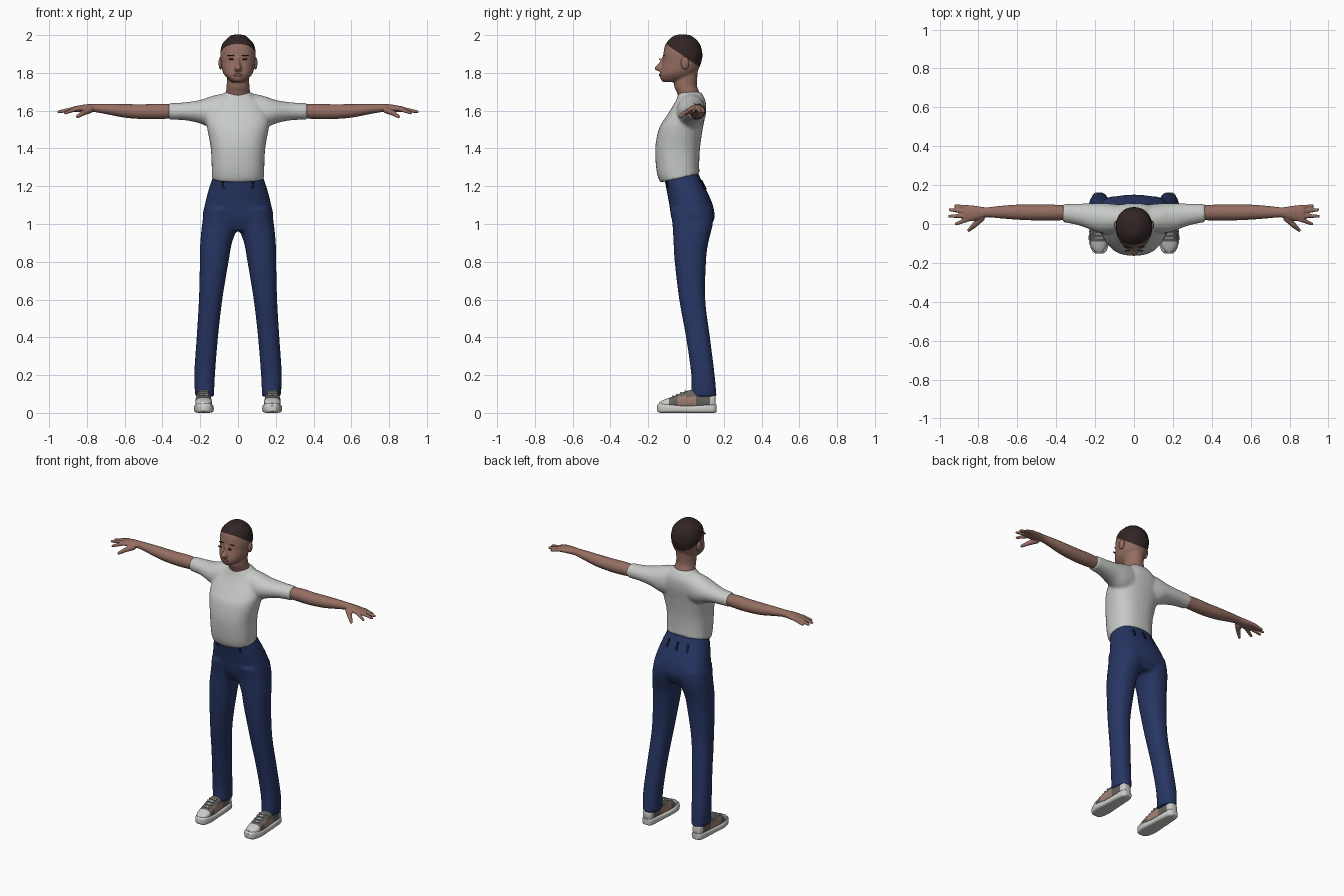
import bpy, bmesh, math
from mathutils import Vector, Matrix

if "Cube" in bpy.data.objects:
    bpy.data.objects.remove(bpy.data.objects["Cube"])


def material(name, rgb):
    m = bpy.data.materials.new(name)
    m.diffuse_color = (*rgb, 1)
    m.use_nodes = True
    m.node_tree.nodes["Principled BSDF"].inputs["Base Color"].default_value = m.diffuse_color
    return m


SKIN = material("brown skin", (0.30, 0.155, 0.12))
HAIR = material("dark brown hair", (0.032, 0.018, 0.018))
SHIRT = material("light grey cotton", (0.57, 0.59, 0.57))
DENIM = material("navy denim", (0.02, 0.036, 0.125))
LOOPS = material("dark navy", (0.007, 0.01, 0.03))
SOLE = material("off white rubber", (0.6, 0.6, 0.58))
UPPER = material("grey canvas", (0.13, 0.125, 0.115))
PATCH = material("tan leather", (0.36, 0.22, 0.17))
LIPS = material("dark rose", (0.19, 0.075, 0.065))


def loft(bm, rings, axis, sides=28, power=2.0, steps=4):
    """Smooth tube through rings (t, a0, a1, b0, b1) along an axis."""
    def spline(i, u):
        p = [rings[max(0, min(len(rings) - 1, i + k))] for k in (-1, 0, 1, 2)]
        return [0.5 * (2 * b + (c - a) * u + (2 * a - 5 * b + 4 * c - d) * u * u
                       + (3 * b - a - 3 * c + d) * u ** 3) for a, b, c, d in zip(*p)]
    path = [spline(i, k / steps) for i in range(len(rings) - 1) for k in range(steps)]
    path.append(list(rings[-1]))
    loops = []
    for t, a0, a1, b0, b1 in path:
        loop = []
        for j in range(sides):
            c, s = math.cos(math.tau * j / sides), math.sin(math.tau * j / sides)
            a = (a0 + a1) / 2 + (a1 - a0) / 2 * math.copysign(abs(c) ** (2 / power), c)
            b = (b0 + b1) / 2 + (b1 - b0) / 2 * math.copysign(abs(s) ** (2 / power), s)
            co = {'x': (t, a, b), 'y': (a, t, b), 'z': (a, b, t)}[axis]
            loop.append(bm.verts.new(co))
        loops.append(loop)
    for l, m in zip(loops, loops[1:]):
        for j in range(sides):
            k = (j + 1) % sides
            bm.faces.new((l[j], l[k], m[k], m[j]))
    bm.faces.new(loops[0])
    bm.faces.new(loops[-1])


def ball(bm, centre, scale, seg=16):
    mat = Matrix.Translation(centre) @ Matrix.Diagonal((*scale, 1))
    bmesh.ops.create_uvsphere(bm, u_segments=seg, v_segments=seg // 2, radius=1, matrix=mat)


def finger(bm, p, q, r0, r1):
    p, q = Vector(p), Vector(q)
    d = q - p
    mat = Matrix.Translation((p + q) / 2) @ d.to_track_quat('Z', 'Y').to_matrix().to_4x4()
    bmesh.ops.create_cone(bm, cap_ends=True, segments=12, radius1=r0, radius2=r1,
                          depth=d.length, matrix=mat)
    ball(bm, q, (r1, r1, r1), 12)


def finish(name, bm, mats, voxel=0, smooth=0, mirror=False, angle=60):
    """Make the object; optionally fuse its solids, relax and mirror them."""
    bmesh.ops.recalc_face_normals(bm, faces=bm.faces)
    me = bpy.data.meshes.new(name)
    bm.to_mesh(me)
    bm.free()
    ob = bpy.data.objects.new(name, me)
    bpy.context.collection.objects.link(ob)
    if voxel:
        mod = ob.modifiers.new("fuse", 'REMESH')
        mod.mode, mod.voxel_size = 'VOXEL', voxel
        mod = ob.modifiers.new("relax", 'SMOOTH')
        mod.iterations = smooth
    if mirror:
        ob.modifiers.new("mirror", 'MIRROR').use_mirror_merge = False
    dg = bpy.context.evaluated_depsgraph_get()
    baked = bpy.data.meshes.new_from_object(ob.evaluated_get(dg))
    ob.modifiers.clear()
    ob.data = baked
    baked.materials.clear()
    for m in mats:
        baked.materials.append(m)
    bpy.ops.object.select_all(action='DESELECT')
    ob.select_set(True)
    bpy.context.view_layer.objects.active = ob
    bpy.ops.object.shade_smooth_by_angle(angle=math.radians(angle))
    return ob


# Trousers: hips and two legs fused
bm = bmesh.new()
loft(bm, [(1.285, -.125, .125, -.108, .06), (1.25, -.133, .133, -.115, .073),
          (1.18, -.156, .156, -.103, .108), (1.1, -.176, .176, -.088, .142),
          (1.03, -.187, .187, -.077, .15), (.965, -.15, .15, -.05, .12)], 'z', 36, 2.4)
for s in (1, -1):
    leg = [(1.08, .0, .175, -.085, .14), (1.0, -.002, .19, -.072, .142), (.9, .032, .2, -.066, .118),
           (.8, .05, .202, -.06, .106), (.6, .083, .207, -.036, .102), (.4, .106, .219, .0, .127),
           (.2, .122, .232, .028, .152), (.085, .127, .226, .026, .162)]
    loft(bm, [(z, *sorted((s * a, s * b)), c, d) for z, a, b, c, d in leg], 'z', 28, 2.3)
trousers = finish("trousers", bm, [DENIM], .01, 4)

# Belt loops seated on the waistband
bm = bmesh.new()
for x, y in ((.085, -.11), (-.085, -.11), (.075, .1), (-.075, .1), (0, .11)):
    _, co, n, _ = trousers.closest_point_on_mesh((x, y, 1.215))
    rot = n.to_track_quat('Y', 'Z').to_matrix().to_4x4()
    bmesh.ops.create_cube(bm, size=1, matrix=Matrix.Translation(co) @ rot
                          @ Matrix.Diagonal((.014, .009, .055, 1)))
finish("belt_loops", bm, [LOOPS])

# Shirt: torso and two sleeves fused, hem dipping at the front
bm = bmesh.new()
loft(bm, [(1.25, -.138, .138, -.135, .072), (1.3, -.139, .139, -.155, .07),
          (1.4, -.144, .144, -.163, .074), (1.5, -.162, .162, -.145, .088),
          (1.55, -.168, .168, -.118, .098), (1.6, -.155, .155, -.085, .106),
          (1.65, -.12, .12, -.055, .104), (1.685, -.08, .08, -.042, .088),
          (1.70, -.066, .066, -.035, .078)], 'z', 36, 2.4)
for s in (1, -1):
    sleeve = [(.02, -.03, .09, 1.5, 1.695), (.08, -.045, .1, 1.5, 1.69), (.14, -.05, .106, 1.505, 1.677),
              (.2, -.038, .106, 1.532, 1.657), (.28, -.008, .105, 1.549, 1.644),
              (.368, .01, .103, 1.552, 1.64)]
    loft(bm, [(s * r[0], *r[1:]) for r in sleeve], 'x')
shirt = finish("shirt", bm, [SHIRT], .009, 4)
for v in shirt.data.vertices:
    v.co.z += .22 * v.co.y * max(0, min(1, (1.4 - v.co.z) / .13))

# Arms with hands
bm = bmesh.new()
loft(bm, [(.33, .02, .095, 1.56, 1.632), (.42, .018, .1, 1.555, 1.637), (.5, .018, .101, 1.555, 1.634),
          (.6, .022, .1, 1.563, 1.635), (.7, .03, .092, 1.582, 1.636), (.76, .034, .086, 1.592, 1.636),
          (.81, .02, .093, 1.592, 1.633), (.85, .012, .098, 1.593, 1.626),
          (.875, .016, .096, 1.595, 1.622)], 'x', 24)
for p, q in (((.86, .022, 1.608), (.915, .0, 1.588)), ((.865, .042, 1.61), (.949, .04, 1.594)),
             ((.865, .064, 1.61), (.946, .073, 1.594)), ((.86, .086, 1.609), (.918, .093, 1.594))):
    finger(bm, p, q, .0125, .0085)
finger(bm, (.78, .035, 1.605), (.82, -.005, 1.588), .019, .014)
finger(bm, (.82, -.005, 1.588), (.85, -.032, 1.568), .0145, .009)
finish("arms", bm, [SKIN], .005, 3, mirror=True)

# Head, neck and nose fused
bm = bmesh.new()
loft(bm, [(2.002, -.03, .03, -.05, .015), (1.985, -.055, .055, -.08, .045), (1.95, -.085, .085, -.109, .075),
          (1.9, -.094, .094, -.12, .087), (1.86, -.091, .091, -.123, .082), (1.82, -.085, .085, -.132, .067),
          (1.79, -.073, .073, -.138, .045), (1.765, -.05, .05, -.134, .02),
          (1.752, -.03, .03, -.122, -.03)], 'z', 32, 2.15)
loft(bm, [(1.84, -.058, .058, -.06, .066), (1.74, -.06, .06, -.064, .058), (1.7, -.064, .064, -.05, .07),
          (1.66, -.07, .07, -.035, .08)], 'z')
loft(bm, [(1.885, -.009, .009, -.128, -.09), (1.85, -.012, .012, -.146, -.09),
          (1.825, -.02, .02, -.168, -.09), (1.81, -.018, .018, -.152, -.09)], 'z', 16)
head = finish("head", bm, [SKIN, HAIR], .006, 3)

# Cropped hair: cut the scalp along a sloping hairline and colour above it
bm = bmesh.new()
bm.from_mesh(head.data)
point, normal = Vector((0, 0, 1.88)), Vector((0, .68, 1)).normalized()
bmesh.ops.bisect_plane(bm, geom=bm.verts[:] + bm.edges[:] + bm.faces[:], plane_co=point, plane_no=normal)
for f in bm.faces:
    f.material_index = int((f.calc_center_median() - point).dot(normal) > 0)
bm.to_mesh(head.data)
bm.free()

# Ears
bm = bmesh.new()
ball(bm, (.092, -.005, 1.852), (.011, .022, .034))
finish("ears", bm, [SKIN], mirror=True)


# Eyes, brows and lips sitting on the face
def face_detail(name, x, z, scale, mat, mirror):
    _, co, _, _ = head.closest_point_on_mesh((x, -.16, z))
    b = bmesh.new()
    ball(b, (x, co.y, z), scale)
    finish(name, b, [mat], mirror=mirror)


face_detail("eyes", .036, 1.872, (.013, .004, .005), HAIR, True)
face_detail("brows", .038, 1.892, (.019, .004, .0035), HAIR, True)
face_detail("lips", 0, 1.788, (.024, .006, .008), LIPS, False)

# Shoes: rubber sole
bm = bmesh.new()
loft(bm, [(-.153, .162, .198, .01, .04), (-.135, .14, .217, .0, .052), (-.08, .128, .233, .0, .046),
          (0, .134, .227, .0, .038), (.08, .138, .223, .0, .042), (.145, .145, .216, .0, .046),
          (.161, .162, .2, .006, .044)], 'y', 28, 4)
finish("shoe_soles", bm, [SOLE], mirror=True, angle=40)

# Shoe uppers with white toe cap and heel, tan side panels
bm = bmesh.new()
loft(bm, [(-.143, .16, .2, .02, .056), (-.115, .142, .22, .02, .07), (-.06, .138, .226, .02, .09),
          (.0, .143, .222, .02, .115), (.07, .146, .218, .02, .125), (.14, .15, .213, .02, .108),
          (.156, .16, .202, .03, .09)], 'y', 28, 2.6)
shoes = finish("shoe_uppers", bm, [UPPER, SOLE, PATCH], mirror=True)
for p in shoes.data.polygons:
    y, z = p.center.y, p.center.z
    if y < -.085 or y > .12:
        p.material_index = 1
    elif z < .088 and -.05 < y < .06:
        p.material_index = 2

# Shoe laces across the tongue
bm = bmesh.new()
for i in range(4):
    y = -.07 + .022 * i
    _, co, n, _ = shoes.closest_point_on_mesh((.182, y, .2 - .1 + .008 * i))
    rot = Matrix.Rotation(math.radians(22), 4, 'X')
    bmesh.ops.create_cube(bm, size=1, matrix=Matrix.Translation((.182, y, co.z)) @ rot
                          @ Matrix.Diagonal((.05, .009, .008, 1)))
finish("shoe_laces", bm, [SOLE], mirror=True)
